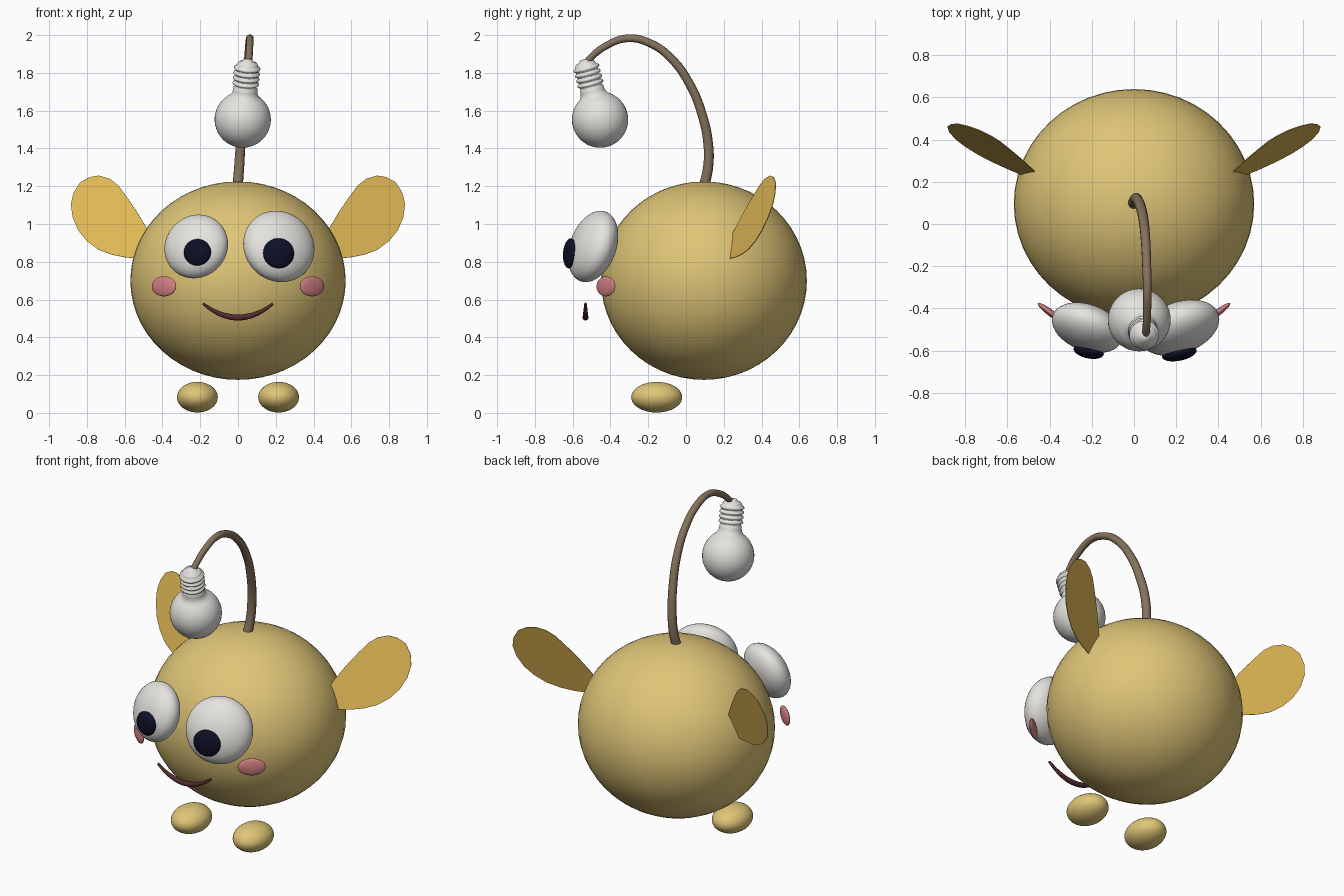
import bpy, bmesh, math
from mathutils import Vector, Matrix

if "Cube" in bpy.data.objects:
    bpy.data.objects.remove(bpy.data.objects["Cube"])


def material(name, rgb):
    m = bpy.data.materials.new(name)
    m.diffuse_color = (*rgb, 1)
    m.use_nodes = True
    m.node_tree.nodes["Principled BSDF"].inputs["Base Color"].default_value = m.diffuse_color
    return m


YELLOW = material("body_yellow", (0.74, 0.56, 0.185))
GOLD = material("ear_gold", (0.78, 0.50, 0.095))
WHITE = material("soft_white", (0.78, 0.77, 0.74))
NAVY = material("pupil_navy", (0.004, 0.005, 0.02))
PINK = material("cheek_pink", (0.66, 0.22, 0.23))
MAROON = material("mouth_maroon", (0.085, 0.024, 0.026))
BROWN = material("stem_brown", (0.24, 0.17, 0.11))


def finish(name, bm, mat, matrix=Matrix(), smooth=True):
    bmesh.ops.recalc_face_normals(bm, faces=bm.faces)
    me = bpy.data.meshes.new(name)
    bm.to_mesh(me)
    bm.free()
    me.transform(matrix)
    for p in me.polygons:
        p.use_smooth = smooth
    me.materials.append(mat)
    ob = bpy.data.objects.new(name, me)
    bpy.context.collection.objects.link(ob)
    return ob


def frame(axis, up=(0, 0, 1)):
    """Rotation whose local z follows axis and local y stays close to up."""
    z = Vector(axis).normalized()
    x = Vector(up).cross(z).normalized()
    return Matrix((x, z.cross(x), z)).transposed().to_4x4()


def ellipsoid(name, center, radii, mat, axis=None):
    bm = bmesh.new()
    bmesh.ops.create_uvsphere(bm, u_segments=48, v_segments=28, radius=1)
    rot = frame(axis) if axis else Matrix()
    m = Matrix.Translation(center) @ rot @ Matrix.Diagonal((*radii, 1))
    return finish(name, bm, mat, m)


def tube(name, points, radii, mat):
    """Smooth tapered round tube through the points."""
    cu = bpy.data.curves.new(name, 'CURVE')
    cu.dimensions = '3D'
    cu.bevel_depth = 1
    cu.bevel_resolution = 4
    cu.resolution_u = 6
    cu.use_fill_caps = True
    sp = cu.splines.new('BEZIER')
    sp.bezier_points.add(len(points) - 1)
    for bp, co, r in zip(sp.bezier_points, points, radii):
        bp.co = co
        bp.radius = r
        bp.handle_left_type = bp.handle_right_type = 'AUTO'
    cu.materials.append(mat)
    ob = bpy.data.objects.new(name, cu)
    bpy.context.collection.objects.link(ob)
    return ob


# Round body and the two feet
ellipsoid("body", (0, 0.095, 0.70), (0.57, 0.545, 0.525), YELLOW)
for side, s in (("left", -1), ("right", 1)):
    ellipsoid(side + "_foot", (s * 0.215, -0.155, 0.083),
              (0.108, 0.135, 0.081), YELLOW)
    # Flat cheek lying along the body surface
    ellipsoid(side + "_cheek", (s * 0.392, -0.424, 0.67),
              (0.08, 0.053, 0.016), PINK, (s * 0.6, -0.8, 0))

# Flattened eyes of unequal size, with pupils on the front
for side, s, x, r, t, pz, pr in (("left", -1, 0.221, 0.175, 0.10, 0.85, 0.073),
                                 ("right", 1, 0.216, 0.196, 0.11, 0.845, 0.083)):
    ellipsoid(side + "_eye", (s * x, -0.492, 0.881), (r, r, t), WHITE,
              (s * 0.33, -0.88, 0.32))
    ellipsoid(side + "_pupil", (s * 0.215, -0.498 - t * 1.06, pz),
              (pr, pr * 0.96, 0.033), NAVY, (s * 0.20, -0.97, 0.08))

# Smile
n = 8
smile = [(-0.185 + 0.37 * i / n, -0.532,
          0.505 + 0.073 * abs(2 * i / n - 1) ** 2) for i in range(n + 1)]
tube("mouth", smile,
     [0.007 + 0.009 * math.sin(math.pi * i / n) for i in range(n + 1)], MAROON)

# Thin leaf-shaped ears, lying in a plane that leans back
outline = [(0.46, 0.93), (0.485, 0.98), (0.535, 1.065), (0.59, 1.145), (0.635, 1.205),
           (0.68, 1.24), (0.735, 1.256), (0.785, 1.248), (0.835, 1.22),
           (0.87, 1.165), (0.884, 1.105), (0.875, 1.035), (0.845, 0.965),
           (0.80, 0.91), (0.74, 0.865), (0.67, 0.838), (0.60, 0.824),
           (0.53, 0.818)]
for side, s in (("left", -1), ("right", 1)):
    bm = bmesh.new()
    bm.faces.new([bm.verts.new((s * x, 0.245 + 0.4 * (x - 0.56) + 0.3 * (z - 0.82), z))
                  for x, z in outline])
    ear = finish(side + "_ear", bm, GOLD, smooth=False)
    mod = ear.modifiers.new("thickness", 'SOLIDIFY')
    mod.thickness = 0.004
    mod.offset = 0

# Arching stem from the crown to the lamp
stem = [(-0.004, 0.09, 1.18), (0.006, 0.117, 1.30), (0.014, 0.118, 1.42),
        (0.03, 0.085, 1.58), (0.045, 0.02, 1.74), (0.055, -0.08, 1.878),
        (0.06, -0.19, 1.957), (0.063, -0.31, 1.983), (0.062, -0.42, 1.945),
        (0.058, -0.50, 1.885), (0.053, -0.54, 1.835)]
tube("stem", stem, [0.028 - 0.0011 * i for i in range(len(stem))], BROWN)

# Light bulb: globe, neck, threaded base and tip, turned around a tilted axis
R = 0.149
profile = [(R * math.sin(a), -R * math.cos(a))
           for a in (math.radians(180 - 32) * i / 20 for i in range(21))]
profile += [(0.069, 0.140), (0.064, 0.158), (0.064, 0.172), (0.058, 0.180)]
for i in range(4):
    z = 0.186 + 0.028 * i
    profile += [(0.058, z), (0.068, z + 0.006), (0.071, z + 0.012),
                (0.068, z + 0.018), (0.058, z + 0.024)]
profile += [(0.055, 0.302), (0.05, 0.312), (0.03, 0.318), (0.024, 0.328), (0, 0.332)]
bm = bmesh.new()
seg = 40
rows = []
for r, z in profile:
    if r < 1e-5:
        rows.append([bm.verts.new((0, 0, z))] * seg)
    else:
        rows.append([bm.verts.new((r * math.cos(2 * math.pi * k / seg),
                                   r * math.sin(2 * math.pi * k / seg), z))
                     for k in range(seg)])
for a, b in zip(rows, rows[1:]):
    for k in range(seg):
        j = (k + 1) % seg
        quad = list(dict.fromkeys((a[k], a[j], b[j], b[k])))
        bm.faces.new(quad)
finish("light_bulb", bm, WHITE,
       Matrix.Translation((0.025, -0.455, 1.553)) @ frame((0.026, -0.08, 0.30), (0, 1, 0)))
